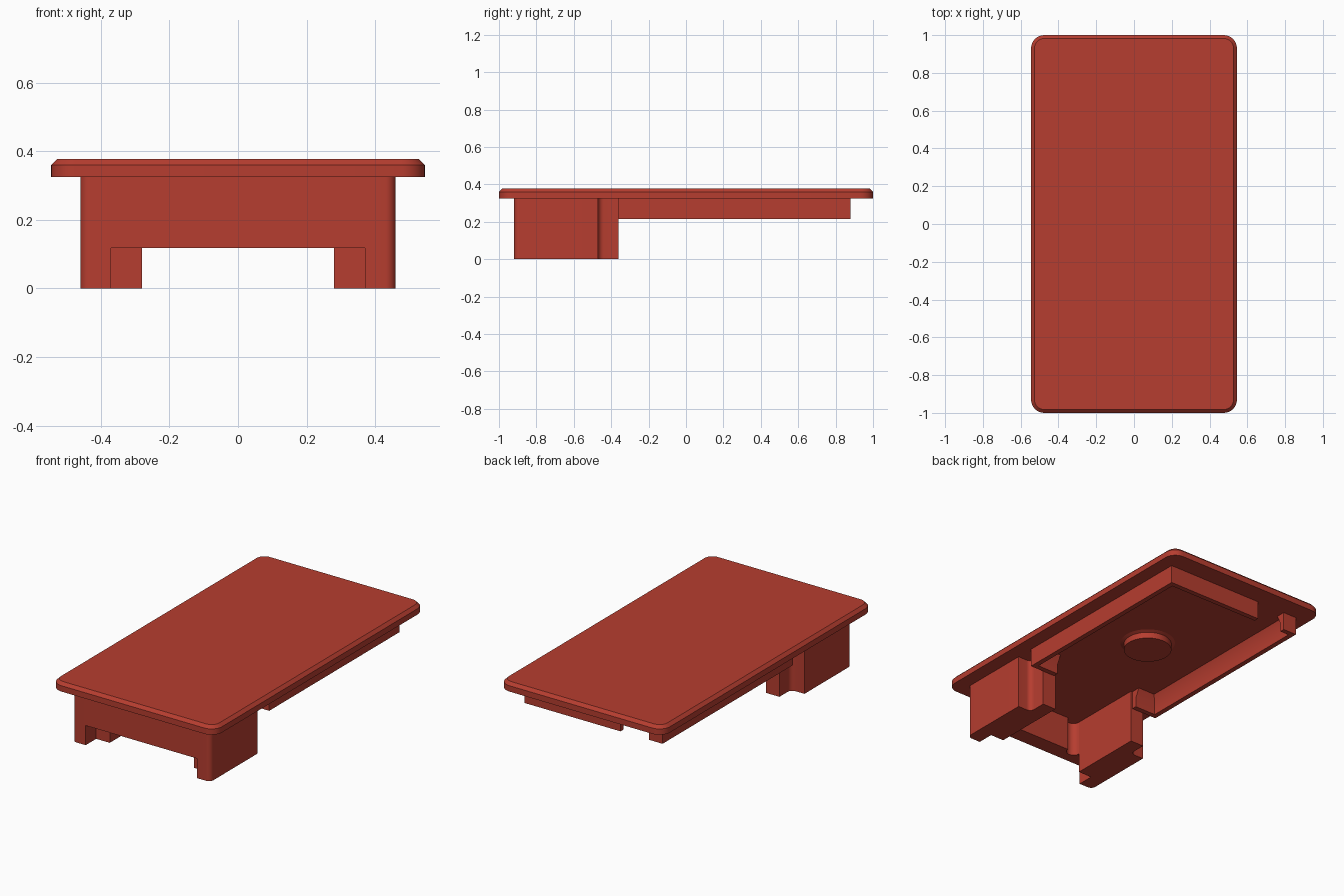
import bpy, bmesh, math
from mathutils import Vector

if "Cube" in bpy.data.objects:
    bpy.data.objects.remove(bpy.data.objects["Cube"])

red = bpy.data.materials.new("brick_red")
red.diffuse_color = (0.47, 0.047, 0.029, 1)
red.use_nodes = True
red.node_tree.nodes["Principled BSDF"].inputs["Base Color"].default_value = red.diffuse_color


def finish(name, bm):
    bmesh.ops.recalc_face_normals(bm, faces=bm.faces)
    me = bpy.data.meshes.new(name)
    bm.to_mesh(me)
    bm.free()
    ob = bpy.data.objects.new(name, me)
    bpy.context.collection.objects.link(ob)
    me.materials.append(red)
    bpy.ops.object.select_all(action='DESELECT')
    ob.select_set(True)
    bpy.context.view_layer.objects.active = ob
    bpy.ops.object.shade_smooth_by_angle(angle=math.radians(30))
    return ob


def loft(name, loops):
    """Capped solid through equal-length vertex loops."""
    bm = bmesh.new()
    rings = [[bm.verts.new(p) for p in loop] for loop in loops]
    n = len(rings[0])
    for a, b in zip(rings, rings[1:]):
        for i in range(n):
            j = (i + 1) % n
            bm.faces.new((a[i], a[j], b[j], b[i]))
    bm.faces.new(rings[0])
    bm.faces.new(rings[-1])
    return finish(name, bm)


def arc(cx, cy, r, a0, a1, n=8):
    return [(cx + r * math.cos(math.radians(a0 + (a1 - a0) * i / n)),
             cy + r * math.sin(math.radians(a0 + (a1 - a0) * i / n))) for i in range(n + 1)]


def rounded(hx, hy, r):
    return (arc(hx - r, hy - r, r, 0, 90) + arc(-hx + r, hy - r, r, 90, 180)
            + arc(-hx + r, -hy + r, r, 180, 270) + arc(hx - r, -hy + r, r, 270, 360))


def prism(name, pts, z0, z1):
    return loft(name, [[(x, y, z) for x, y in pts] for z in (z0, z1)])


def sweep(name, path, section):
    """Run a (inset, height) section along a path, mitred, inset to the left."""
    pts = [Vector(p) for p in path]
    dirs = [(b - a).normalized() for a, b in zip(pts, pts[1:])]
    left = [Vector((-d.y, d.x)) for d in dirs]
    loops = []
    for i, p in enumerate(pts):
        m = left[max(i - 1, 0)].copy()
        if 0 < i < len(pts) - 1:
            m += left[i]
        loops.append([(p.x + m.x * s, p.y + m.y * s, z) for s, z in section])
    return loft(name, loops)


# Cover plate with chamfered top edge
loft("cover_plate", [[(x, y, z) for x, y in rounded(0.545 - d, 1 - d, 0.07 - d)]
                     for d, z in ((0, 0.325), (0, 0.36), (0.018, 0.378))])

# Rim walls under the plate, with a sloped inner foot
section = [(0, 0.33), (0, 0.215), (0.03, 0.215), (0.03, 0.27), (0.06, 0.33)]
sweep("right_rim", [(0.29, -0.36), (0.46, -0.36), (0.46, 0.88), (-0.18, 0.88)], section)
sweep("left_rim", [(-0.37, 0.88), (-0.46, 0.88), (-0.46, -0.36), (-0.29, -0.36)], section)

# Legs: rounded front corner, stepped-in rear with a fillet, thin front end
leg = ([(0.37, -0.92)] + arc(0.43, -0.89, 0.03, -90, 0) + [(0.46, -0.47)]
       + arc(0.40, -0.44, 0.03, 270, 180)
       + [(0.37, -0.36), (0.28, -0.36), (0.28, -0.82), (0.37, -0.82)])
for side, name in ((1, "right_leg"), (-1, "left_leg")):
    prism(name, [(side * x, y) for x, y in leg], 0, 0.33)

# Front wall bridging the legs, with round corner reliefs at the back
wall = ([(-0.38, -0.92), (0.38, -0.92), (0.38, -0.82), (0.28, -0.82)]
        + arc(0.24, -0.82, 0.04, 0, -180) + arc(-0.24, -0.82, 0.04, 0, -180)
        + [(-0.38, -0.82)])
prism("front_wall", wall, 0.118, 0.33)

# Round boss under the plate
loft("round_boss", [[(x, y, z) for x, y in arc(0, 0.12, r, 0, 360, 40)[:-1]]
                    for r, z in ((0.135, 0.28), (0.135, 0.317), (0.158, 0.326))])
